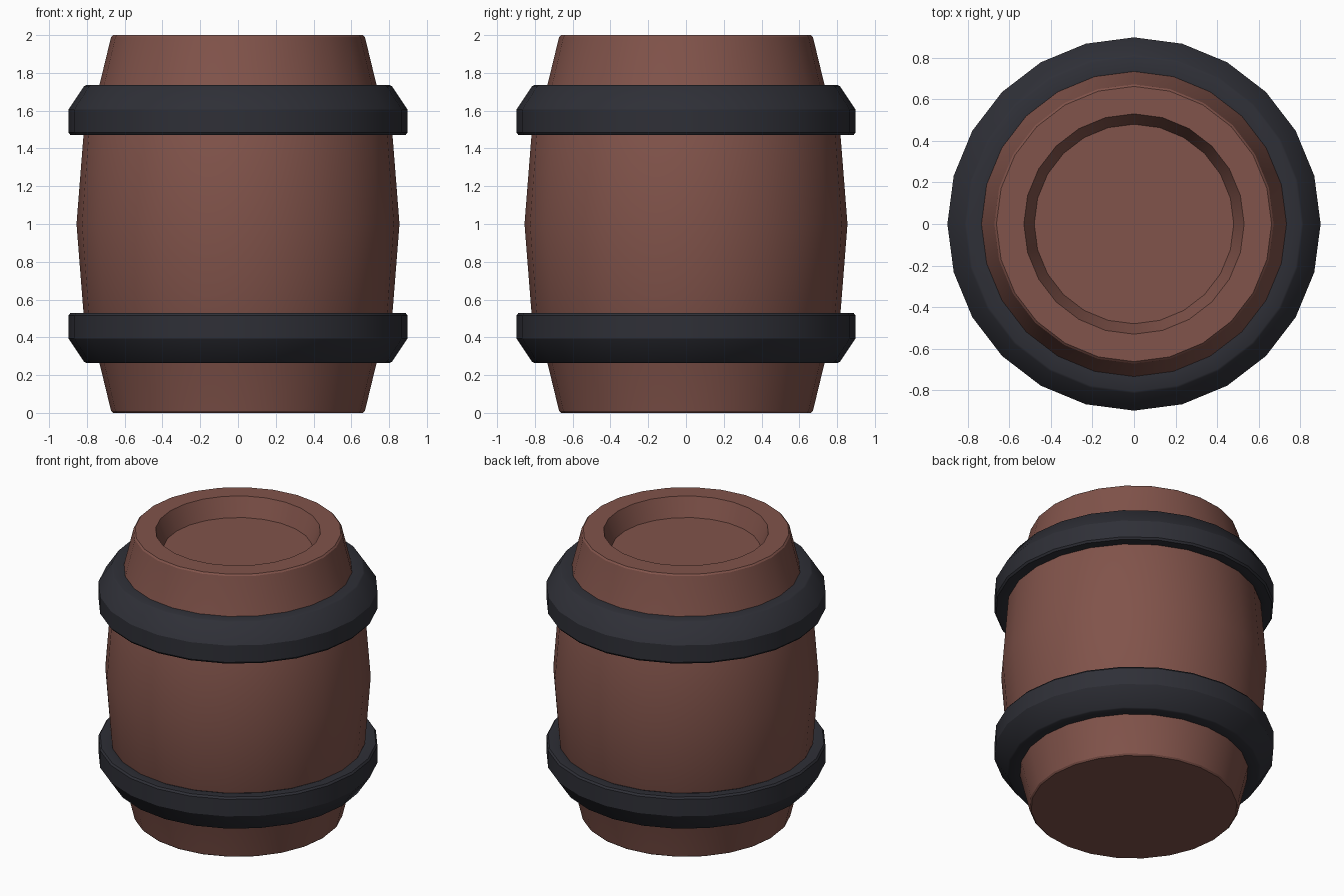
import bpy, bmesh, math

if "Cube" in bpy.data.objects:
    bpy.data.objects.remove(bpy.data.objects["Cube"])

SIDES = 24


def material(name, rgb):
    m = bpy.data.materials.new(name)
    m.diffuse_color = (*rgb, 1)
    m.use_nodes = True
    m.node_tree.nodes["Principled BSDF"].inputs["Base Color"].default_value = m.diffuse_color
    return m


wood = material("brown wood", (0.22, 0.087, 0.069))
iron = material("dark iron", (0.028, 0.029, 0.038))


def lathe(name, profile, mat, closed):
    """Revolve (radius, z) points about z; closed joins the profile into a ring,
    otherwise the first and last loops are capped."""
    bm = bmesh.new()
    loops = []
    for r, z in profile:
        loops.append([bm.verts.new((r * math.cos(2 * math.pi * i / SIDES),
                                    r * math.sin(2 * math.pi * i / SIDES), z))
                      for i in range(SIDES)])
    pairs = list(zip(loops, loops[1:]))
    if closed:
        pairs.append((loops[-1], loops[0]))
    else:
        bm.faces.new(loops[0])
        bm.faces.new(loops[-1])
    for a, b in pairs:
        for i in range(SIDES):
            j = (i + 1) % SIDES
            bm.faces.new((a[i], a[j], b[j], b[i]))
    bmesh.ops.recalc_face_normals(bm, faces=bm.faces)
    me = bpy.data.meshes.new(name)
    bm.to_mesh(me)
    bm.free()
    me.materials.append(mat)
    ob = bpy.data.objects.new(name, me)
    bpy.context.collection.objects.link(ob)
    bpy.ops.object.select_all(action='DESELECT')
    ob.select_set(True)
    bpy.context.view_layer.objects.active = ob
    bpy.ops.object.shade_smooth_by_angle(angle=math.radians(30))
    return ob


# Barrel body with bulging wall and a recessed lid
lathe("barrel_body", [
    (0.662, 0), (0.672, 0.01), (0.735, 0.27), (0.818, 0.53), (0.855, 1.0),
    (0.818, 1.47), (0.735, 1.73), (0.672, 1.99), (0.662, 2.0),
    (0.53, 2.0), (0.48, 1.87)], wood, False)

# Hoop cross-section for the upper hoop; the lower one is its mirror image
hoop = [(0.72, 1.725), (0.735, 1.735), (0.805, 1.735), (0.815, 1.73),
        (0.898, 1.605), (0.898, 1.485), (0.888, 1.472), (0.835, 1.472),
        (0.81, 1.48)]
lathe("upper_hoop", hoop, iron, True)
lathe("lower_hoop", [(r, 2 - z) for r, z in hoop], iron, True)
